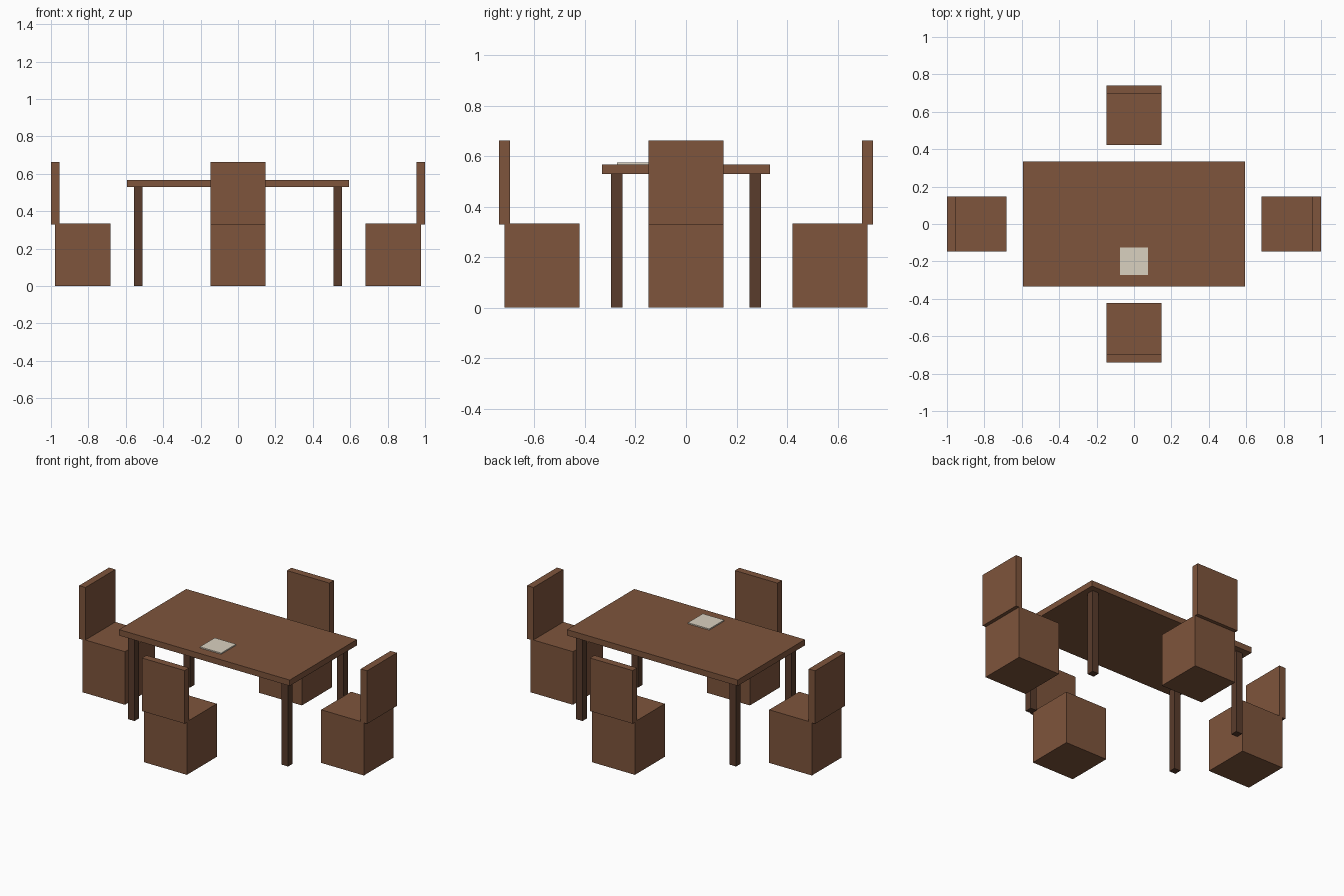
import bpy
from math import pi
from mathutils import Matrix, Vector

if "Cube" in bpy.data.objects:
    bpy.data.objects.remove(bpy.data.objects["Cube"])

S = 2 / 2.7  # design units to final size


def material(name, rgb):
    m = bpy.data.materials.new(name)
    m.diffuse_color = (*rgb, 1)
    m.use_nodes = True
    m.node_tree.nodes["Principled BSDF"].inputs["Base Color"].default_value = m.diffuse_color
    return m


wood = material("wood", (0.21, 0.09, 0.045))
dark_wood = material("dark_wood", (0.10, 0.045, 0.025))
paper = material("paper", (0.70, 0.64, 0.53))


def box(name, centre, size, mat, turn=0):
    """Box placed by centre and size, swung about the table's z axis."""
    rot = Matrix.Rotation(turn, 4, 'Z')
    bpy.ops.mesh.primitive_cube_add(size=1, location=rot @ Vector(centre) * S,
                                    rotation=(0, 0, turn))
    o = bpy.context.object
    o.name = name
    o.scale = [s * S for s in size]
    o.data.materials.append(mat)
    return o


# Table
box("table_top", (0, 0, 0.74), (1.6, 0.9, 0.05), wood)
for sx, side in ((-1, "left"), (1, "right")):
    for sy, end in ((-1, "front"), (1, "back")):
        box(f"{end}_{side}_leg", (sx * 0.72, sy * 0.37, 0.36), (0.06, 0.06, 0.72), dark_wood)

# Sheet of paper lying on the table
box("paper_sheet", (0, -0.268, 0.77), (0.2, 0.2, 0.01), paper)

# Four chairs, each facing the table
for name, turn, dist in (("front", 0, 0.77), ("right", pi / 2, 1.12),
                         ("back", pi, 0.77), ("left", -pi / 2, 1.12)):
    box(f"{name}_chair_seat", (0, -dist, 0.225), (0.4, 0.4, 0.45), wood, turn)
    box(f"{name}_chair_back", (0, -dist - 0.2, 0.67), (0.4, 0.06, 0.45), wood, turn)
